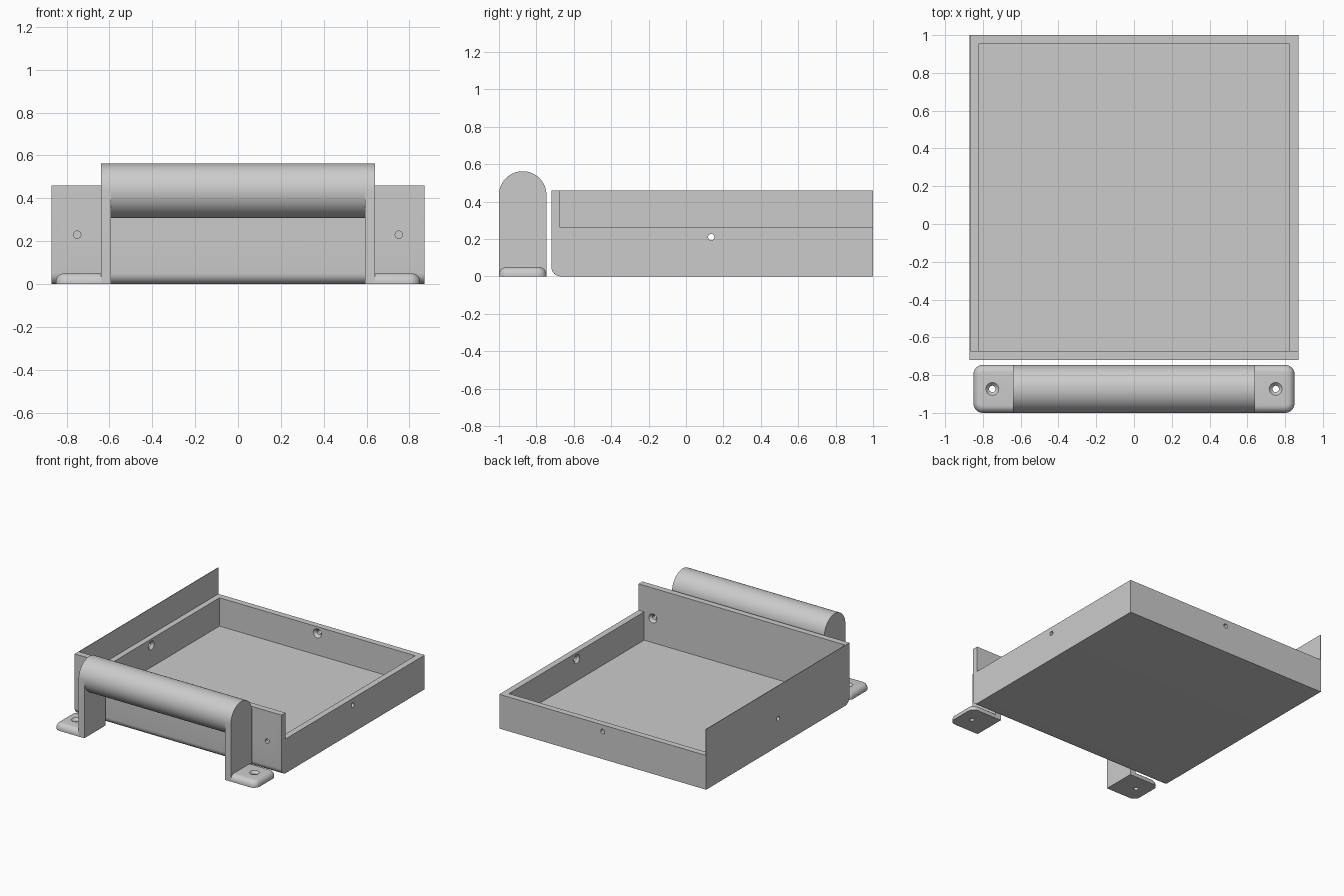
import bpy, bmesh, math
from mathutils import Vector

if "Cube" in bpy.data.objects:
    bpy.data.objects.remove(bpy.data.objects["Cube"])

grey = bpy.data.materials.new("plain grey")
grey.diffuse_color = (0.6, 0.6, 0.6, 1)
grey.use_nodes = True
grey.node_tree.nodes["Principled BSDF"].inputs["Base Color"].default_value = grey.diffuse_color


def add(name, bm):
    bmesh.ops.recalc_face_normals(bm, faces=bm.faces)
    me = bpy.data.meshes.new(name)
    bm.to_mesh(me)
    bm.free()
    me.materials.append(grey)
    ob = bpy.data.objects.new(name, me)
    bpy.context.collection.objects.link(ob)
    return ob


def box_bm(lo, hi):
    bm = bmesh.new()
    bmesh.ops.create_cube(bm, size=1)
    for v in bm.verts:
        v.co = Vector([(l + h) / 2 + c * (h - l) for l, h, c in zip(lo, hi, v.co)])
    return bm


def bevel(bm, test, r, seg):
    edges = [e for e in bm.edges if test(e.verts[0].co, e.verts[1].co)]
    bmesh.ops.bevel(bm, geom=edges, offset=r, segments=seg, profile=0.5, affect='EDGES')


def prism_x(name, profile, x0, x1):
    bm = bmesh.new()
    face = bm.faces.new([bm.verts.new((x0, y, z)) for y, z in profile])
    ext = bmesh.ops.extrude_face_region(bm, geom=[face])
    for v in ext["geom"]:
        if isinstance(v, bmesh.types.BMVert):
            v.co.x = x1
    return add(name, bm)


def screw_cutter(face, direction):
    """Through hole that flares into a countersink at the given face point."""
    bm = bmesh.new()
    rot = Vector(direction).to_track_quat('Z', 'Y')
    n = 24
    rings = []
    for r, d in ((0.037, -0.003), (0.017, 0.018), (0.017, 0.08)):
        rings.append([bm.verts.new(Vector(face) + rot @ Vector(
            (r * math.cos(2 * math.pi * i / n), r * math.sin(2 * math.pi * i / n), d)))
            for i in range(n)])
    for a, b in zip(rings, rings[1:]):
        for i in range(n):
            bm.faces.new((a[i], a[(i + 1) % n], b[(i + 1) % n], b[i]))
    bm.faces.new(rings[0])
    bm.faces.new(rings[-1])
    return add("cutter", bm)


def cut(ob, cutter):
    mod = ob.modifiers.new("cut", 'BOOLEAN')
    mod.operation = 'DIFFERENCE'
    mod.solver = 'EXACT'
    mod.object = cutter
    bpy.context.view_layer.objects.active = ob
    bpy.ops.object.modifier_apply(modifier=mod.name)
    bpy.data.objects.remove(cutter)


W, FRONT, BACK = 0.87, -0.72, 1.0
T, LOW, HIGH, FLOOR = 0.047, 0.26, 0.46, 0.045

# Tray: rounded lower front edge, low back and right walls, thin tall left panel
bm = box_bm((-W, FRONT, 0), (W, BACK, HIGH))
bevel(bm, lambda a, b: max(a.z, b.z) < 0.01 and max(a.y, b.y) < FRONT + 0.01, 0.05, 8)
tray = add("tray", bm)
cut(tray, add("cutter", box_bm((-W + T, FRONT + T, FLOOR), (W - T, BACK - T, 1))))
cut(tray, add("cutter", box_bm((-W + 0.004, FRONT + T, LOW), (W + 1, BACK + 1, 1))))

# Mounting holes, countersunk from the inside
for s in (-1, 1):
    cut(tray, screw_cutter((s * 0.75, FRONT + T, 0.23), (0, -1, 0)))
    cut(tray, screw_cutter((s * (W - T), 0.135, 0.21), (s, 0, 0)))
cut(tray, screw_cutter((0, BACK - T, 0.21), (0, 1, 0)))

# Handle: round grip between two arched legs
R, HY, HZ = 0.127, -0.873, 0.435
N = 48
circle = [(HY + R * math.cos(2 * math.pi * i / N), HZ + R * math.sin(2 * math.pi * i / N))
          for i in range(N)]
arch = circle[:N // 2 + 1] + [(HY - R, 0), (HY + R, 0)]
parts = [tray, prism_x("handle_grip", circle, -0.592, 0.592)]
for s, side in ((-1, "left"), (1, "right")):
    parts.append(prism_x(side + "_handle_leg", arch, s * 0.592, s * 0.64))

    # Foot: rounded outer corners and rounded top rim, with a screw hole
    bm = box_bm((0.6, HY - R, 0), (0.85, HY + R, 0.05))
    bevel(bm, lambda a, b: min(a.x, b.x) > 0.84 and abs(a.z - b.z) > 0.04, 0.05, 8)
    bevel(bm, lambda a, b: min(a.z, b.z) > 0.049 and max(a.x, b.x) > 0.61, 0.04, 6)
    for v in bm.verts:
        v.co.x *= s
    foot = add(side + "_handle_foot", bm)
    cut(foot, screw_cutter((s * 0.75, HY, 0.05), (0, 0, -1)))
    parts.append(foot)

# Smooth the curves, keep the hard edges
bpy.ops.object.select_all(action='DESELECT')
for ob in parts:
    ob.select_set(True)
bpy.context.view_layer.objects.active = tray
bpy.ops.object.shade_smooth_by_angle(angle=math.radians(30))
